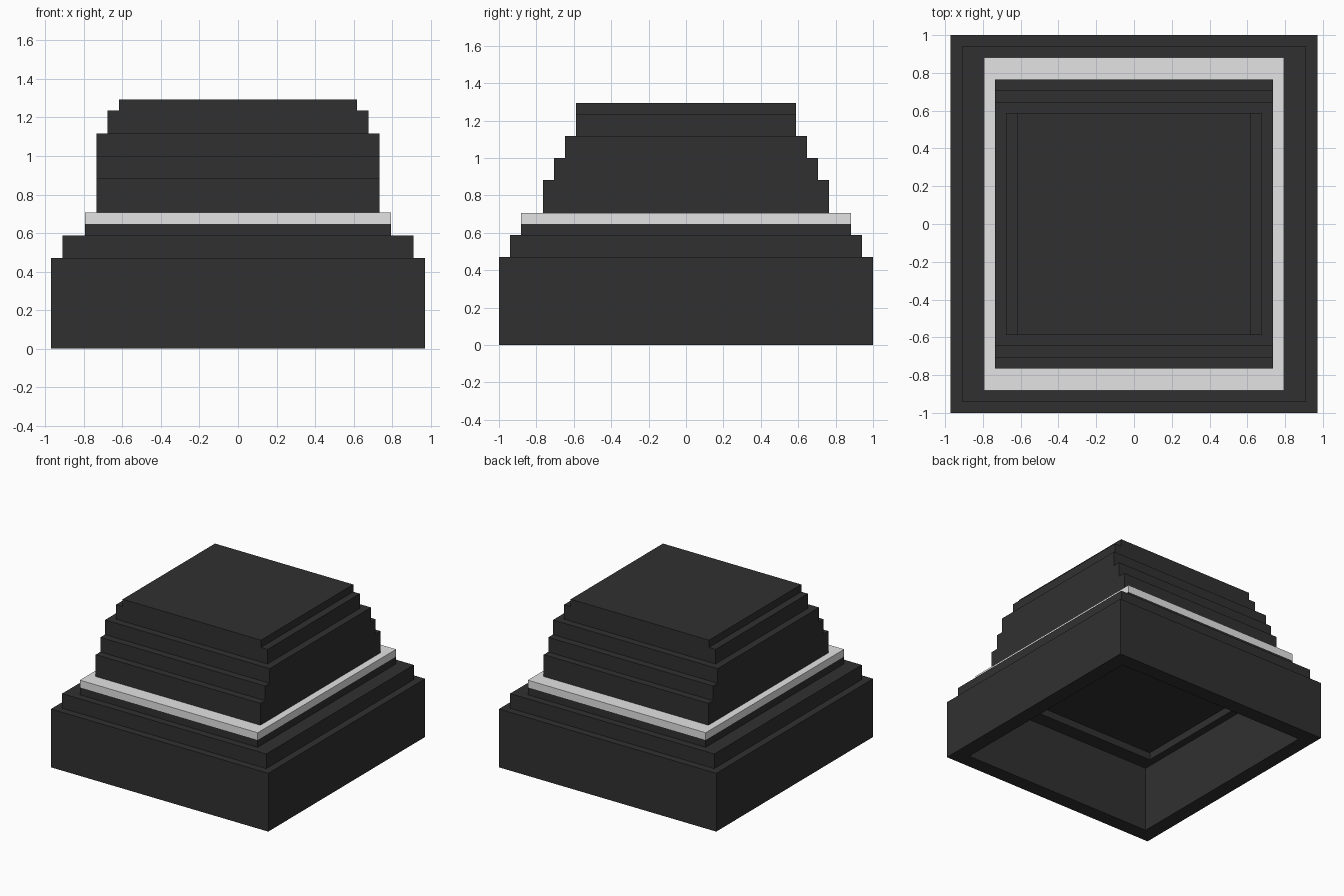
import bpy
import bmesh

if "Cube" in bpy.data.objects:
    bpy.data.objects.remove(bpy.data.objects["Cube"])

U = 1 / 17  # one block of the stepped design


def material(name, value):
    m = bpy.data.materials.new(name)
    m.diffuse_color = (value, value, value, 1)
    m.use_nodes = True
    m.node_tree.nodes["Principled BSDF"].inputs["Base Color"].default_value = m.diffuse_color
    return m


dark = material("charcoal felt", 0.0295)
light = material("light grey ribbon", 0.77)


def stepped_shell(name, steps, mat, cap_start=False, cap_end=False):
    """Skin a chain of rectangles given as (half x, half y, z) in blocks."""
    bm = bmesh.new()
    rings = [[bm.verts.new((sx * hx * U, sy * hy * U, z * U))
              for sx, sy in ((-1, -1), (1, -1), (1, 1), (-1, 1))]
             for hx, hy, z in steps]
    for a, b in zip(rings, rings[1:]):
        for i in range(4):
            j = (i + 1) % 4
            f = bm.faces.new((a[i], a[j], b[j], b[i]))
            if f.calc_area() < 1e-7:  # flush sides need no step
                bm.faces.remove(f)
    if cap_start:
        bm.faces.new(rings[0][::-1])
    if cap_end:
        bm.faces.new(rings[-1])
    mesh = bpy.data.meshes.new(name)
    bm.to_mesh(mesh)
    bm.free()
    mesh.materials.append(mat)
    obj = bpy.data.objects.new(name, mesh)
    bpy.context.collection.objects.link(obj)


# Brim: hollow underside, rim, then stepped outside up to the ribbon
stepped_shell("brim", [
    (13.5, 13, 10), (13.5, 13, 9), (14.5, 15, 9), (14.5, 15, 0),
    (16.5, 17, 0), (16.5, 17, 8), (15.5, 16, 8), (15.5, 16, 10),
    (13.5, 15, 10), (13.5, 15, 11)], dark, cap_start=True)

# Ribbon band with its exposed top ledge
stepped_shell("ribbon_band", [
    (13.5, 15, 11), (13.5, 15, 12), (12.5, 13, 12)], light)

# Crown: steps in on front and back first, then at the sides
stepped_shell("crown", [
    (12.5, 13, 12), (12.5, 13, 15), (12.5, 12, 15), (12.5, 12, 17),
    (12.5, 11, 17), (12.5, 11, 19), (11.5, 10, 19), (11.5, 10, 21),
    (10.5, 10, 21), (10.5, 10, 22)], dark, cap_end=True)
